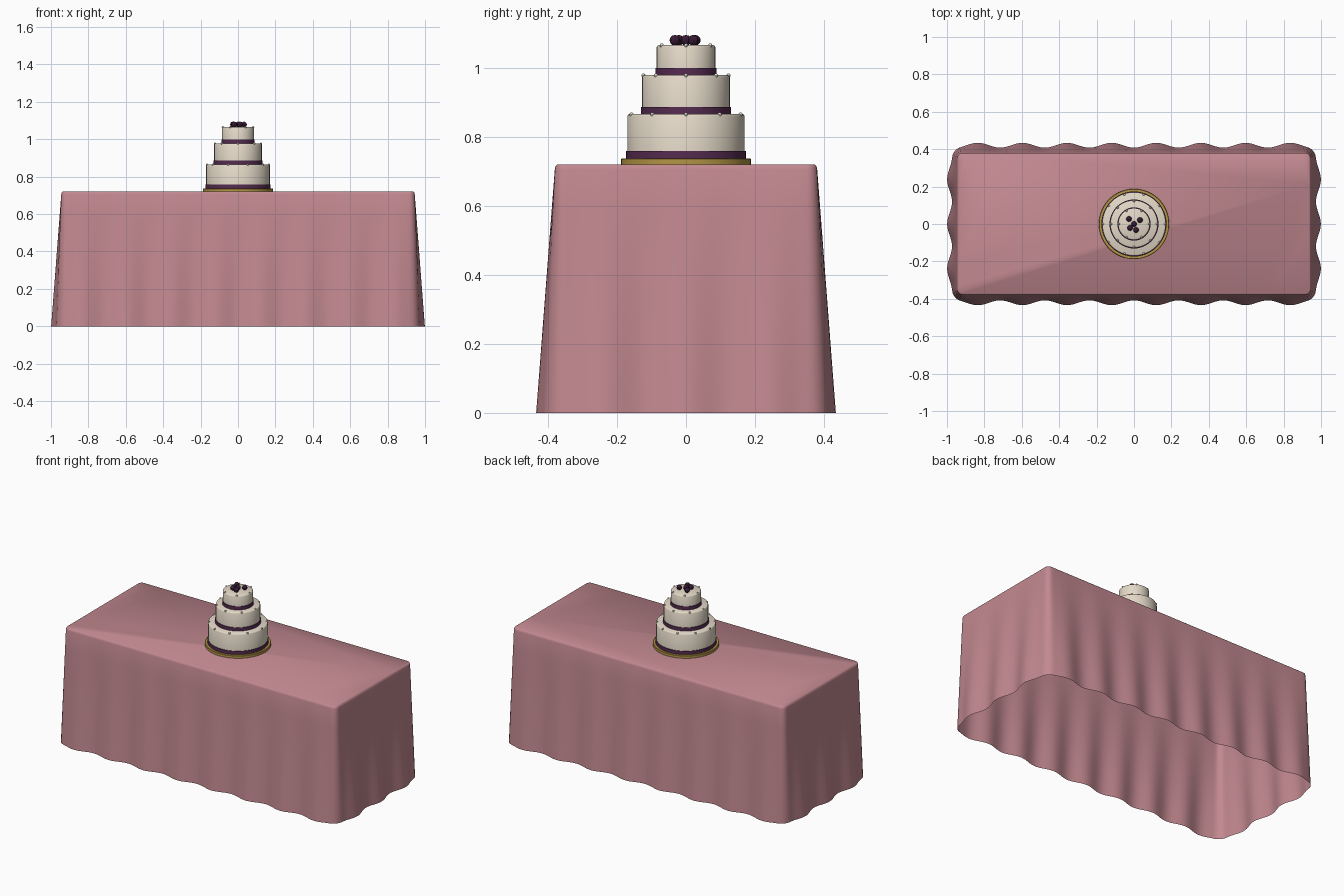
import bpy, bmesh, math
from mathutils import Vector, Matrix

if "Cube" in bpy.data.objects:
    bpy.data.objects.remove(bpy.data.objects["Cube"])

TAU = 2 * math.pi


def material(name, rgb):
    m = bpy.data.materials.new(name)
    m.diffuse_color = (*rgb, 1)
    m.use_nodes = True
    m.node_tree.nodes["Principled BSDF"].inputs["Base Color"].default_value = m.diffuse_color
    return m


PINK = material("dusty_pink", (0.54, 0.25, 0.28))
CREAM = material("cream_icing", (0.78, 0.70, 0.58))
PURPLE = material("plum_ribbon", (0.09, 0.024, 0.08))
GOLD = material("gold", (0.45, 0.30, 0.06))
BERRY = material("dark_berry", (0.04, 0.01, 0.035))
PEARL = material("pearl", (0.72, 0.68, 0.62))


def finish(bm, name, mat, angle=40):
    me = bpy.data.meshes.new(name)
    bm.normal_update()
    bm.to_mesh(me)
    bm.free()
    me.materials.append(mat)
    ob = bpy.data.objects.new(name, me)
    bpy.context.collection.objects.link(ob)
    bpy.ops.object.select_all(action='DESELECT')
    ob.select_set(True)
    bpy.context.view_layer.objects.active = ob
    bpy.ops.object.shade_smooth_by_angle(angle=math.radians(angle))
    return ob


def lathe(name, mat, profile, sides=48):
    """Closed solid turned around z from (radius, z) points."""
    bm = bmesh.new()
    rings = [[bm.verts.new((r * math.cos(TAU * i / sides), r * math.sin(TAU * i / sides), z))
              for i in range(sides)] for r, z in profile]
    for a, b in zip(rings, rings[1:]):
        for i in range(sides):
            j = (i + 1) % sides
            bm.faces.new((a[i], a[j], b[j], b[i]))
    bm.faces.new(rings[0][::-1])
    bm.faces.new(rings[-1])
    return finish(bm, name, mat)


def spheres(name, mat, centres, radius, u, v):
    bm = bmesh.new()
    for c in centres:
        bmesh.ops.create_uvsphere(bm, u_segments=u, v_segments=v, radius=radius,
                                  matrix=Matrix.Translation(c))
    return finish(bm, name, mat)


def outline(hx, hy, r):
    """Rounded rectangle points with outward normals, counter-clockwise."""
    pts = []
    centres = [(hx - r, -hy + r), (hx - r, hy - r), (-hx + r, hy - r), (-hx + r, -hy + r)]
    for k, (cx, cy) in enumerate(centres):
        for i in range(6):
            a = math.pi / 2 * (k - 1 + i / 5)
            n = Vector((math.cos(a), math.sin(a)))
            pts.append((Vector((cx, cy)) + n * r, n))
        # straight run to the next corner
        nx, ny = centres[(k + 1) % 4]
        end = Vector((nx, ny)) + n * r
        start = pts[-1][0]
        steps = 96 if k % 2 else 40
        for i in range(1, steps):
            pts.append((start.lerp(end, i / steps), n))
    return pts


# Tablecloth: flat top and flaring skirt whose folds deepen towards the hem
base = outline(0.945, 0.38, 0.03)
count = len(base)
dist = [0.0]
for i in range(count):
    dist.append(dist[-1] + (base[(i + 1) % count][0] - base[i][0]).length)
total = dist[-1]
front_mid = total - (0.945 - 0.03)
bm = bmesh.new()
rings = []
levels = [(0.705 * i / 6, 1 - i / 6, 0.0) for i in range(7)]
levels += [(0.716, 0, -0.003), (0.72, 0, -0.008)]
for z, drop, inset in levels:
    ring = []
    for (p, n), d in zip(base, dist):
        fold = -math.cos(TAU * 22 * (d - front_mid) / total)
        q = p + n * (inset + drop * (0.041 + 0.013 * fold))
        ring.append(bm.verts.new((q.x, q.y, z)))
    rings.append(ring)
for a, b in zip(rings, rings[1:]):
    for i in range(count):
        j = (i + 1) % count
        bm.faces.new((a[i], a[j], b[j], b[i]))
bm.faces.new(rings[-1])
finish(bm, "tablecloth", PINK, 50)

# Cake board
lathe("cake_board", GOLD, [(0.188, 0.72), (0.188, 0.735), (0.186, 0.737)])

# Tiers, each with a ribbon at its foot and pearls round its top edge
tiers = [("bottom", 0.170, 0.737, 0.865, 10),
         ("middle", 0.127, 0.865, 0.978, 8),
         ("top", 0.085, 0.978, 1.065, 6)]
for name, r, z0, z1, pearls in tiers:
    lathe(name + "_tier", CREAM,
          [(r, z0), (r, z1 - 0.006), (r - 0.002, z1 - 0.002), (r - 0.006, z1)])
    lathe(name + "_ribbon", PURPLE, [(r + 0.004, z0), (r + 0.004, z0 + 0.021)])
    ring = [((r - 0.004) * math.cos(TAU * i / pearls),
             (r - 0.004) * math.sin(TAU * i / pearls), z1 - 0.001) for i in range(pearls)]
    spheres(name + "_pearls", PEARL, ring, 0.006, 8, 6)

# Berries on top
spots = [(0, 0), (-0.027, 0.027), (0.032, 0.021), (-0.021, -0.021), (0.011, -0.032)]
spheres("berries", BERRY, [(x, y, 1.079) for x, y in spots], 0.0155, 8, 6)
